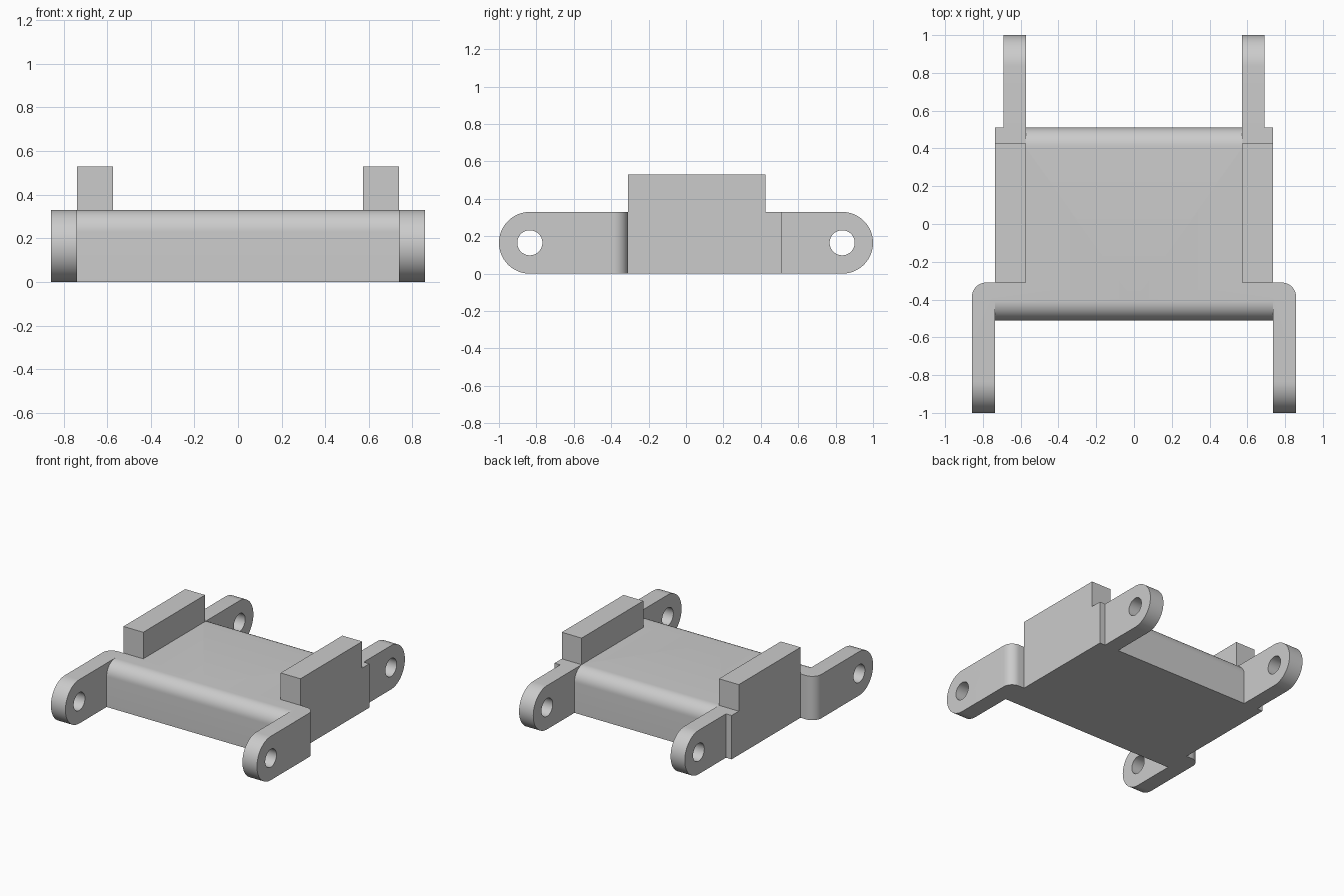
import bpy, bmesh
from math import sin, cos, pi, radians

cube = bpy.data.objects.get("Cube")
if cube:
    bpy.data.objects.remove(cube, do_unlink=True)

# Main dimensions
H, R = 0.33, 0.165                # body height, lug end radius
BACK, FRONT = 0.51, -0.51         # plate ends
STEP = -0.31                      # front of side blocks
INNER, LUG, SIDE, ARM = 0.572, 0.69, 0.737, 0.858

steel = bpy.data.materials.new("plain_grey")
steel.use_nodes = True
grey = (0.6, 0.6, 0.6, 1)
steel.diffuse_color = grey
steel.node_tree.nodes["Principled BSDF"].inputs["Base Color"].default_value = grey


def arc(cy, cz, r, a0, a1, n):
    """Points of an arc in the y-z plane, angles in degrees."""
    angles = [radians(a0 + (a1 - a0) * i / n) for i in range(n + 1)]
    return [(cy + r * cos(a), cz + r * sin(a)) for a in angles]


def extrude(name, profile, x0, x1, round_edge=None):
    """Extrude a y-z profile along x; optionally round one upright edge."""
    bm = bmesh.new()
    face = bm.faces.new([bm.verts.new((x0, y, z)) for y, z in profile])
    top = bmesh.ops.extrude_face_region(bm, geom=[face])["geom"]
    bmesh.ops.translate(bm, vec=(x1 - x0, 0, 0),
                        verts=[v for v in top if isinstance(v, bmesh.types.BMVert)])
    if round_edge:
        ex, ey, r = round_edge
        edges = [e for e in bm.edges
                 if all(abs(v.co.x - ex) + abs(v.co.y - ey) < 1e-4 for v in e.verts)]
        bmesh.ops.bevel(bm, geom=edges, offset=r, segments=12, profile=0.5,
                        affect='EDGES')
    bmesh.ops.recalc_face_normals(bm, faces=bm.faces)
    mesh = bpy.data.meshes.new(name)
    bm.to_mesh(mesh)
    bm.free()
    obj = bpy.data.objects.new(name, mesh)
    mesh.materials.append(steel)
    bpy.context.collection.objects.link(obj)
    return obj


def apply_boolean(target, tool, operation):
    mod = target.modifiers.new("cut", 'BOOLEAN')
    mod.operation, mod.solver, mod.object = operation, 'EXACT', tool
    bpy.context.view_layer.objects.active = target
    bpy.ops.object.modifier_apply(modifier=mod.name)
    bpy.data.objects.remove(tool, do_unlink=True)


# Centre plate, half width, with rounded upper ends
f = 0.1
plate_profile = ([(FRONT, 0), (BACK, 0)]
                 + arc(BACK - f, H - f, f, 0, 90, 12)
                 + arc(FRONT + f, H - f, f, 90, 180, 12))
link = extrude("track_link", plate_profile, 0, SIDE)

# Side block with raised rail
block = extrude("side_block", [(STEP, 0), (BACK, 0), (BACK, H), (0.425, H),
                               (0.425, 0.53), (STEP, 0.53)], INNER, SIDE)

# Rear lug and front arm with round ends
lug = extrude("rear_lug", [(0.4, H), (0.4, 0)] + arc(1 - R, R, R, -90, 90, 32),
              INNER, LUG)
arm = extrude("front_arm", [(STEP, 0), (STEP, H)] + arc(R - 1, R, R, 90, 270, 32),
              SIDE, ARM, (ARM, STEP, 0.075))

for part in (block, lug, arm):
    apply_boolean(link, part, 'UNION')

# Pin holes
for y in (R - 1, 1 - R):
    hole = extrude("pin_hole", arc(y, R, 0.067, 0, 352.5, 47), 0.5, 0.95)
    hole.hide_render = True
    if y > 0:                     # rear hole runs through the lug only
        hole.location.x = 0
    apply_boolean(link, hole, 'DIFFERENCE')

# Remove the centre face, then mirror to the other side
bm = bmesh.new()
bm.from_mesh(link.data)
bmesh.ops.delete(bm, context='FACES',
                 geom=[g for g in bm.faces if all(abs(v.co.x) < 1e-4 for v in g.verts)])
bm.to_mesh(link.data)
bm.free()
mirror = link.modifiers.new("mirror", 'MIRROR')
mirror.use_clip = True
bpy.ops.object.select_all(action='DESELECT')
link.select_set(True)
bpy.context.view_layer.objects.active = link
bpy.ops.object.modifier_apply(modifier=mirror.name)
bpy.ops.object.shade_smooth_by_angle(angle=radians(30))
